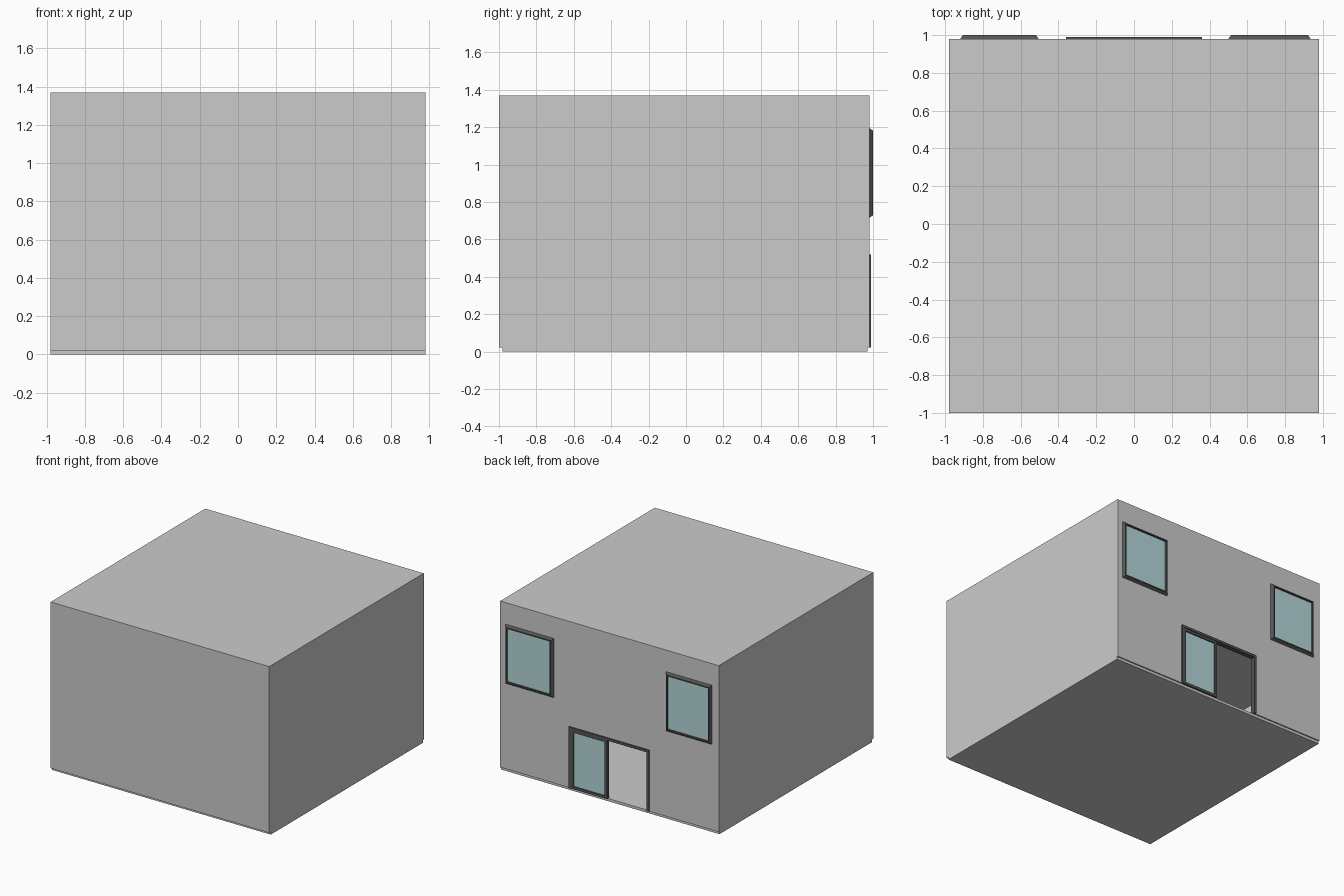
import bpy, bmesh

if "Cube" in bpy.data.objects:
    bpy.data.objects.remove(bpy.data.objects["Cube"])

def material(name, rgb):
    m = bpy.data.materials.new(name)
    m.diffuse_color = (*rgb, 1)
    m.use_nodes = True
    m.node_tree.nodes["Principled BSDF"].inputs["Base Color"].default_value = m.diffuse_color
    return m

DARK = material("dark_frame", (0.09, 0.09, 0.09))
GLASS = material("tinted_glass", (0.45, 0.68, 0.69))

def finish(name, bm, mat=None):
    bmesh.ops.recalc_face_normals(bm, faces=bm.faces)
    me = bpy.data.meshes.new(name)
    bm.to_mesh(me)
    bm.free()
    ob = bpy.data.objects.new(name, me)
    bpy.context.collection.objects.link(ob)
    if mat:
        me.materials.append(mat)
    return ob

def box(name, x0, x1, y0, y1, z0, z1, mat=None):
    bm = bmesh.new()
    bmesh.ops.create_cube(bm, size=1)
    for v in bm.verts:
        v.co = (x0 + (v.co.x + .5) * (x1 - x0),
                y0 + (v.co.y + .5) * (y1 - y0),
                z0 + (v.co.z + .5) * (z1 - z0))
    return finish(name, bm, mat)

def frame(name, x0, x1, z0, z1, profile):
    """Rectangular frame; profile is a closed list of (inset, y)."""
    bm = bmesh.new()
    rings = [[bm.verts.new(p) for p in ((x0 + i, y, z0 + i), (x1 - i, y, z0 + i),
                                        (x1 - i, y, z1 - i), (x0 + i, y, z1 - i))]
             for i, y in profile]
    for a, b in zip(rings, rings[1:] + rings[:1]):
        for k in range(4):
            n = (k + 1) % 4
            bm.faces.new((a[k], a[n], b[n], b[k]))
    return finish(name, bm, DARK)

def cut(target, cutter):
    cutter.hide_render = True
    mod = target.modifiers.new("opening", 'BOOLEAN')
    mod.operation = 'DIFFERENCE'
    mod.solver = 'EXACT'
    mod.object = cutter
    bpy.context.view_layer.objects.active = target
    bpy.ops.object.modifier_apply(modifier=mod.name)
    bpy.data.objects.remove(cutter)

# Ground slab and middle floor
box("ground_slab", -.98, .98, -.98, .97, 0, .022)
box("upper_floor", -.965, .965, -.985, .965, .66, .68)

# Hollow house shell, open underneath
walls = box("walls_and_roof", -.98, .98, -1, .98, .022, 1.37)
cut(walls, box("room_cutter", -.96, .96, -.98, .96, -.1, 1.35))

# Windows: wall opening, chamfered frame, pane
WINDOWS = {"left": (-.92, -.505), "right": (.50, .935)}
Z0, Z1 = .715, 1.195
for side, (x0, x1) in WINDOWS.items():
    cut(walls, box("window_cutter", x0 + .01, x1 - .01, .9, 1.1, Z0 + .01, Z1 - .01))
    frame(side + "_window_frame", x0, x1, Z0, Z1,
          [(.01, .955), (.01, .98), (0, .98), (.014, 1.0), (.024, 1.0), (.024, .955)])
    box(side + "_window_glass", x0 + .02, x1 - .02, .978, .986, Z0 + .02, Z1 - .02, GLASS)

# Sliding door: opening, jambs, header, one fixed glazed panel
cut(walls, box("door_cutter", -.35, .35, .9, 1.1, -.1, .51))
for name, x in (("left_door_jamb", -.36), ("right_door_jamb", .34)):
    box(name, x, x + .02, .95, .99, .022, .52, DARK)
box("door_header", -.34, .34, .95, .99, .50, .52, DARK)
frame("door_panel_frame", .02, .34, .022, .50,
      [(0, .955), (0, .985), (.02, .985), (.02, .955)])
box("door_panel_glass", .035, .325, .967, .975, .037, .485, GLASS)
